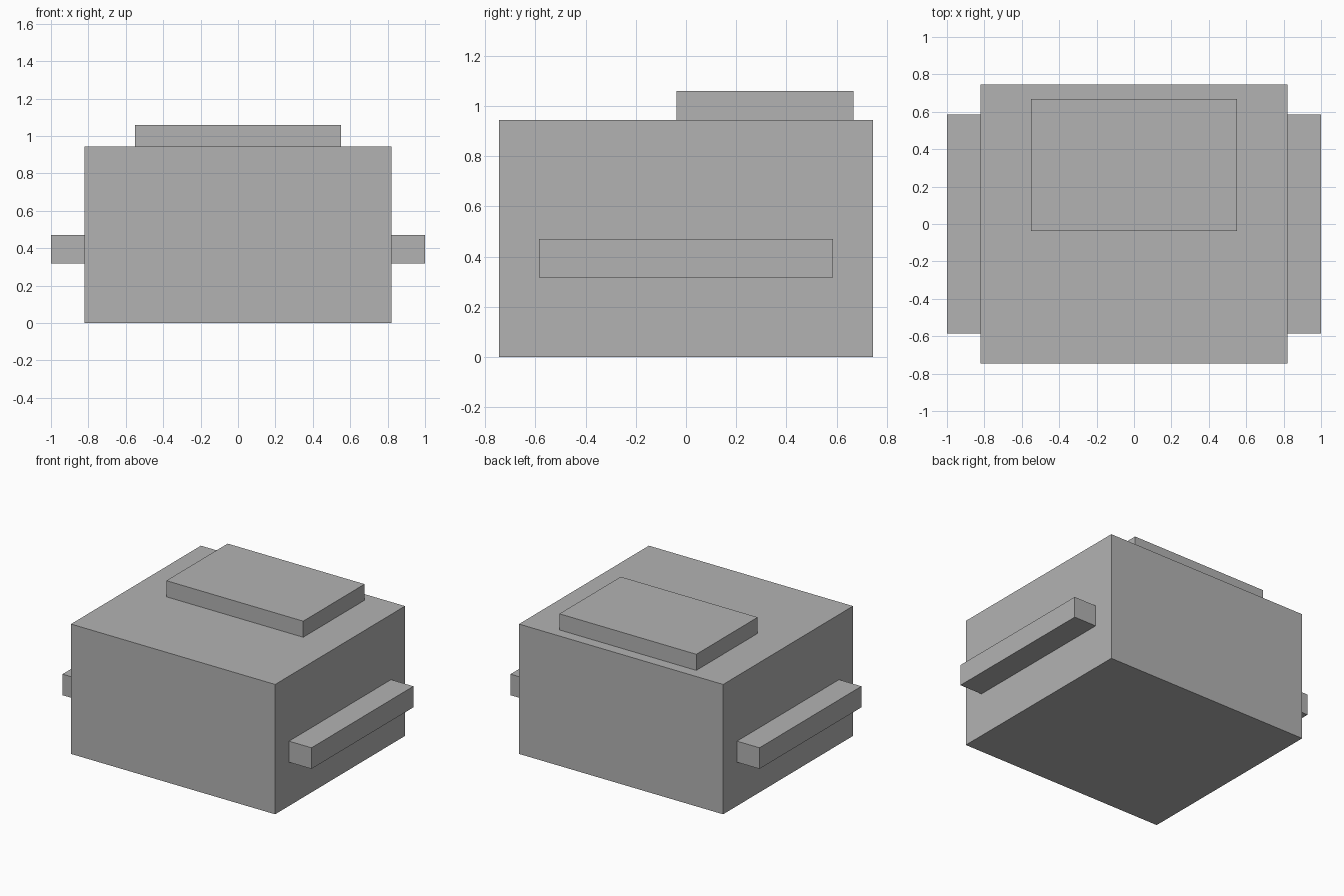
import bpy
from mathutils import Matrix, Vector
import bmesh

cube = bpy.data.objects.get("Cube")
if cube:
    bpy.data.objects.remove(cube, do_unlink=True)

grey = bpy.data.materials.new("plain grey")
grey.use_nodes = True
colour = (0.45, 0.45, 0.45, 1)
grey.diffuse_color = colour
grey.node_tree.nodes["Principled BSDF"].inputs["Base Color"].default_value = colour


def box(name, low, high):
    """Flat-shaded box between two opposite corners."""
    low, high = Vector(low), Vector(high)
    bm = bmesh.new()
    place = Matrix.Translation((low + high) / 2) @ Matrix.Diagonal((*(high - low), 1))
    bmesh.ops.create_cube(bm, size=1, matrix=place)
    mesh = bpy.data.meshes.new(name)
    bm.to_mesh(mesh)
    bm.free()
    mesh.materials.append(grey)
    obj = bpy.data.objects.new(name, mesh)
    bpy.context.collection.objects.link(obj)
    return obj


# Main body
body_half, body_top = 0.82, 0.943
box("body", (-body_half, -0.745, 0), (body_half, 0.745, body_top))

# Raised pad toward the back of the top
box("top_pad", (-0.55, -0.037, body_top), (0.55, 0.667, 1.06))

# Side rails
box("left_rail", (body_half, -0.585, 0.317), (1, 0.585, 0.47))
box("right_rail", (-1, -0.585, 0.317), (-body_half, 0.585, 0.47))
